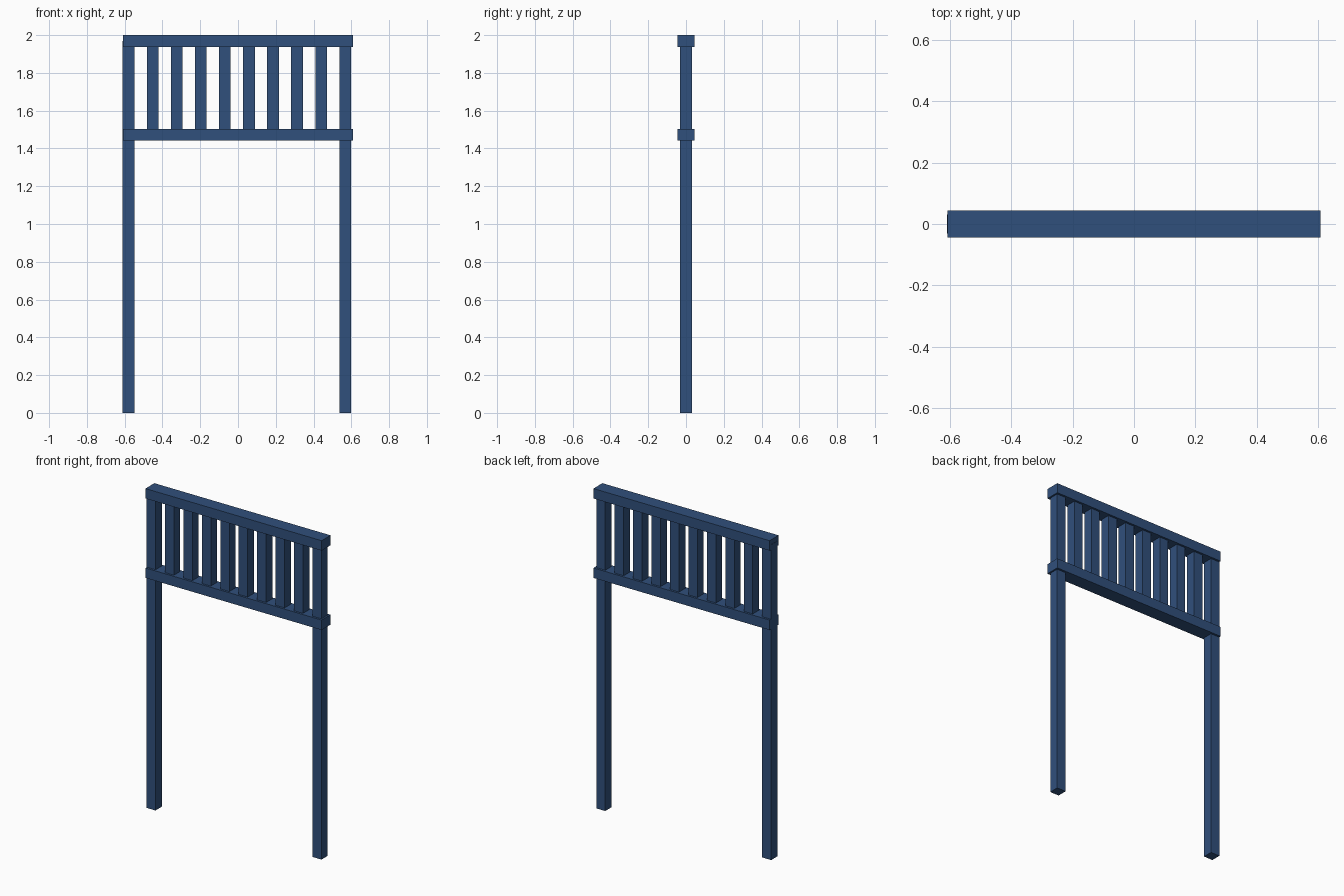
import bpy

if "Cube" in bpy.data.objects:
    bpy.data.objects.remove(bpy.data.objects["Cube"])

mat = bpy.data.materials.new("navy_paint")
mat.diffuse_color = (0.03, 0.08, 0.2, 1)
mat.use_nodes = True
mat.node_tree.nodes["Principled BSDF"].inputs["Base Color"].default_value = mat.diffuse_color


def box(name, x, y, z):
    """Box spanning the given (min, max) ranges."""
    spans = (x, y, z)
    bpy.ops.mesh.primitive_cube_add(size=1, location=[(a + b) / 2 for a, b in spans])
    ob = bpy.context.object
    ob.name = name
    ob.scale = [b - a for a, b in spans]
    bpy.ops.object.transform_apply(location=False, rotation=False, scale=True)
    ob.data.materials.append(mat)
    return ob


# Ten evenly spaced uprights: the outer two are full-height posts
HALF = 0.031
FIRST, LAST, COUNT = -0.5795, 0.5675, 10
for i in range(COUNT):
    x = FIRST + (LAST - FIRST) * i / (COUNT - 1)
    is_post = i in (0, COUNT - 1)
    box("post" if is_post else "baluster",
        (x - HALF, x + HALF), (-HALF, HALF),
        (0 if is_post else 1.47, 1.97))

# Horizontal rails, slightly deeper than the posts
for name, bottom in (("lower_rail", 1.442), ("top_rail", 1.938)):
    box(name, (-0.609, 0.609), (-0.044, 0.044), (bottom, bottom + 0.062))
